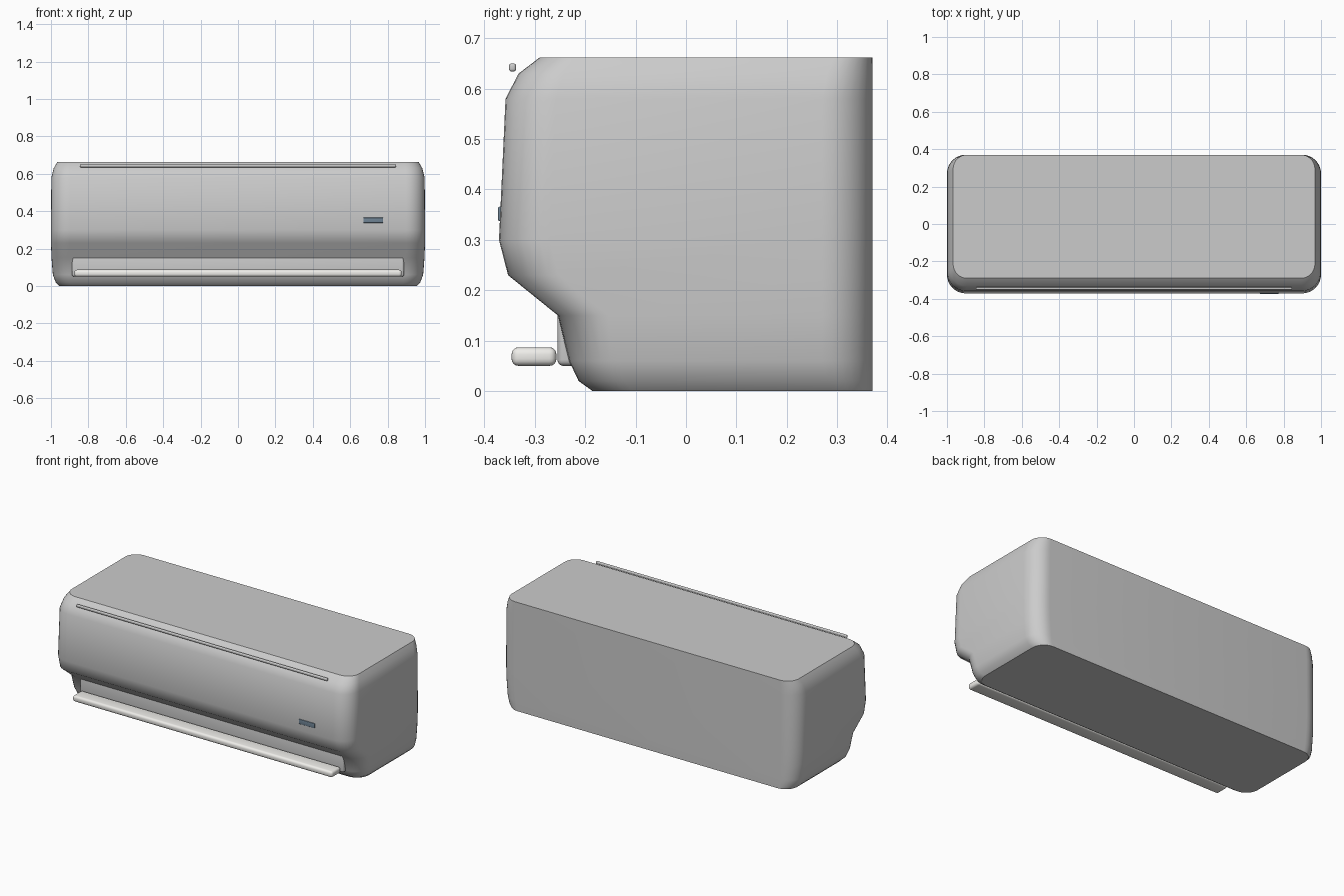
import bpy, bmesh, math

if "Cube" in bpy.data.objects:
    bpy.data.objects.remove(bpy.data.objects["Cube"])

BACK = 0.37


def material(name, rgb):
    m = bpy.data.materials.new(name)
    m.diffuse_color = (*rgb, 1)
    m.use_nodes = True
    m.node_tree.nodes["Principled BSDF"].inputs["Base Color"].default_value = m.diffuse_color
    return m


def add_object(name, bm, mat=None):
    mesh = bpy.data.meshes.new(name)
    bmesh.ops.recalc_face_normals(bm, faces=bm.faces)
    bm.to_mesh(mesh)
    bm.free()
    ob = bpy.data.objects.new(name, mesh)
    bpy.context.collection.objects.link(ob)
    if mat:
        mesh.materials.append(mat)
    return ob


def ring(hx, front, z, r, n=8):
    """Rounded rectangle in plan, flush with the back plane."""
    pts = []
    corners = [(hx - r, BACK - r), (-hx + r, BACK - r),
               (-hx + r, front + r), (hx - r, front + r)]
    for i, (cx, cy) in enumerate(corners):
        for k in range(n + 1):
            a = math.pi / 2 * (i + k / n)
            pts.append((cx + r * math.cos(a), cy + r * math.sin(a), z))
    return pts


def rounded_box(name, lo, hi, bevel, mat=None):
    bm = bmesh.new()
    bmesh.ops.create_cube(bm, size=1)
    for v in bm.verts:
        v.co = [(l + h) / 2 + c * (h - l) for l, h, c in zip(lo, hi, v.co)]
    bmesh.ops.bevel(bm, geom=bm.edges[:], offset=bevel, segments=4,
                    profile=0.5, affect='EDGES')
    for f in bm.faces:
        f.smooth = True
    return add_object(name, bm, mat)


# Casing: plan sections (z, front y, half width, corner radius) lofted upwards
sections = [
    (0.000, -0.185, 0.955, 0.08), (0.020, -0.213, 0.975, 0.09),
    (0.060, -0.232, 0.990, 0.10), (0.150, -0.254, 0.997, 0.10),
    (0.230, -0.353, 1.000, 0.10), (0.300, -0.371, 1.000, 0.10),
    (0.580, -0.358, 0.998, 0.10), (0.630, -0.332, 0.985, 0.09),
    (0.662, -0.290, 0.967, 0.075),
]
bm = bmesh.new()
rings = [[bm.verts.new(p) for p in ring(hx, y, z, r)] for z, y, hx, r in sections]
for a, b in zip(rings, rings[1:]):
    for i in range(len(a)):
        j = (i + 1) % len(a)
        bm.faces.new((a[i], a[j], b[j], b[i])).smooth = True
for cap in (bm.faces.new(rings[0][::-1]), bm.faces.new(rings[-1])):
    for e in cap.edges:
        e.smooth = False
add_object("casing", bm)

# Air outlet panel, louver flap and upper trim strip
white = material("off_white", (0.86, 0.85, 0.82))
rounded_box("air_outlet", (-0.888, -0.255, 0.05), (0.888, -0.20, 0.165), 0.012)
rounded_box("louver", (-0.875, -0.346, 0.05), (0.875, -0.257, 0.087), 0.014, white)
rounded_box("trim_strip", (-0.845, -0.351, 0.634), (0.845, -0.337, 0.65), 0.005)

# Display window
rounded_box("display", (0.67, -0.373, 0.337), (0.776, -0.35, 0.366), 0.004,
            material("slate_blue", (0.16, 0.23, 0.30)))
